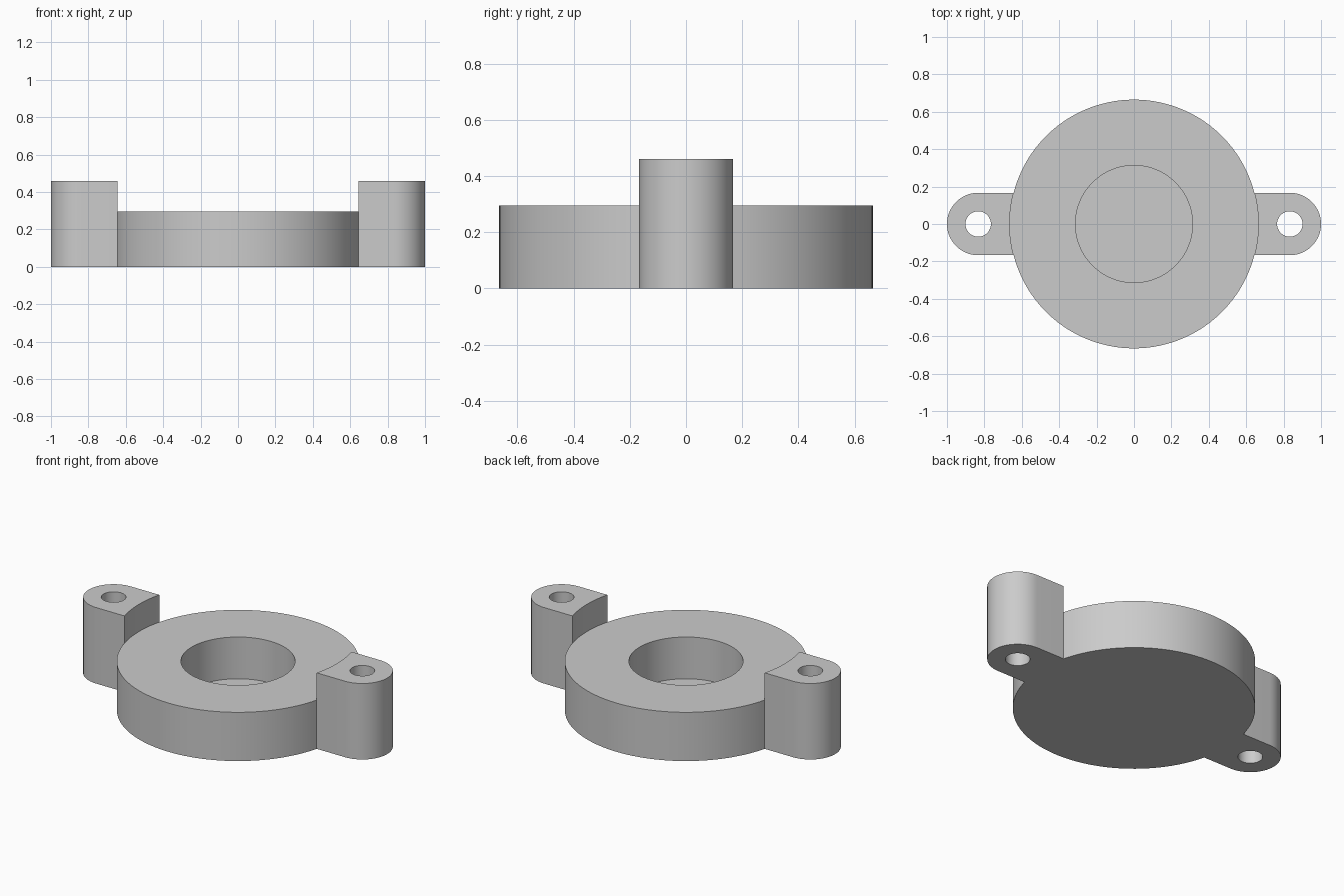
import bpy
import bmesh
from math import asin, cos, sin, pi, radians

DISC_R, DISC_H = 0.665, 0.295
RECESS_R, FLOOR_Z = 0.313, 0.042
EAR_R, EAR_X, EAR_H = 0.167, 0.833, 0.46
HOLE_R = 0.068

cube = bpy.data.objects.get("Cube")
if cube:
    bpy.data.objects.remove(cube, do_unlink=True)

grey = bpy.data.materials.new("plain grey")
grey.use_nodes = True
colour = (0.6, 0.6, 0.6, 1)
grey.diffuse_color = colour
grey.node_tree.nodes["Principled BSDF"].inputs["Base Color"].default_value = colour


def arc(cx, r, start, end, steps):
    return [(cx + r * cos(start + (end - start) * i / steps),
             r * sin(start + (end - start) * i / steps)) for i in range(steps + 1)]


def circle(cx, r, steps):
    return arc(cx, r, 0, 2 * pi, steps)[:-1]


def mirror(path):
    return [(-x, -y) for x, y in path]


bm = bmesh.new()


def wall(path, levels, closed=False):
    """Upright wall along a path, one band between each pair of heights."""
    ends = path[1:] + path[:1] if closed else path[1:]
    for low, high in zip(levels, levels[1:]):
        for a, b in zip(path, ends):
            bm.faces.new([bm.verts.new(p) for p in
                          ((*a, low), (*b, low), (*b, high), (*a, high))])


def cap(loops, z):
    """Flat face filling the first loop, with the other loops as holes."""
    edges = []
    for loop in loops:
        verts = [bm.verts.new((x, y, z)) for x, y in loop]
        edges += [bm.edges.new((a, b)) for a, b in zip(verts, verts[1:] + verts[:1])]
    bmesh.ops.triangle_fill(bm, edges=edges, use_beauty=True)


# Plan outlines: disc arcs between the ears, ear tips and screw holes
join = asin(EAR_R / DISC_R)
back_arc = arc(0, DISC_R, join, pi - join, 52)
inner_arc = arc(0, DISC_R, -join, join, 10)
tip = [inner_arc[0]] + arc(EAR_X, EAR_R, -pi / 2, pi / 2, 32) + [inner_arc[-1]]
hole = circle(EAR_X, HOLE_R, 40)
recess = circle(0, RECESS_R, 80)

# Ears and disc rim, repeated on both sides
for turn in (list, mirror):
    wall(turn(back_arc), (0, DISC_H))
    wall(turn(tip), (0, DISC_H, EAR_H))
    wall(turn(inner_arc), (DISC_H, EAR_H))
    wall(turn(hole), (0, EAR_H), closed=True)
    cap([turn(tip + inner_arc[-2:0:-1]), turn(hole)], EAR_H)

# Blind recess, disc top and the shared underside
wall(recess, (FLOOR_Z, DISC_H), closed=True)
cap([recess], FLOOR_Z)
rim = inner_arc[:-1] + back_arc[:-1] + mirror(inner_arc)[:-1] + mirror(back_arc)[:-1]
cap([rim, recess], DISC_H)
outline = tip[:-1] + back_arc[:-1] + mirror(tip)[:-1] + mirror(back_arc)[:-1]
cap([outline, hole, mirror(hole)], 0)

bmesh.ops.remove_doubles(bm, verts=bm.verts[:], dist=0.0002)
bmesh.ops.recalc_face_normals(bm, faces=bm.faces[:])
mesh = bpy.data.meshes.new("eared_housing")
bm.to_mesh(mesh)
bm.free()
mesh.materials.append(grey)

housing = bpy.data.objects.new("eared_housing", mesh)
bpy.context.collection.objects.link(housing)
bpy.ops.object.select_all(action="DESELECT")
housing.select_set(True)
bpy.context.view_layer.objects.active = housing
bpy.ops.object.shade_smooth_by_angle(angle=radians(30))
